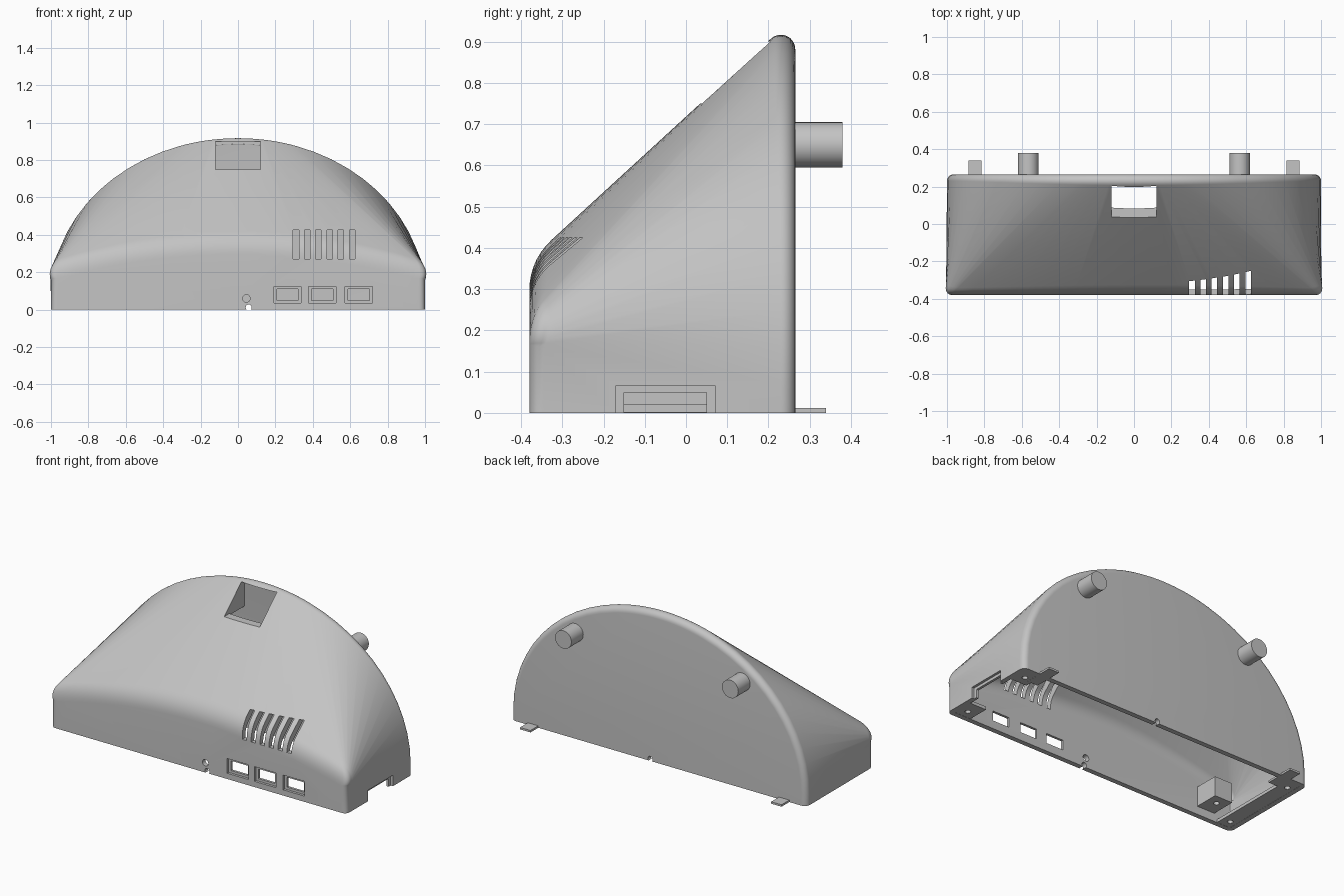
import bpy, bmesh
from math import radians, sin, cos, atan2, pi
from mathutils import Vector

cube = bpy.data.objects.get("Cube")
if cube:
    bpy.data.objects.remove(cube, do_unlink=True)

grey = bpy.data.materials.new("plain grey")
grey.use_nodes = True
grey.diffuse_color = (0.55, 0.55, 0.55, 1)
grey.node_tree.nodes["Principled BSDF"].inputs["Base Color"].default_value = (0.55, 0.55, 0.55, 1)


def finish(bm, name):
    bmesh.ops.recalc_face_normals(bm, faces=bm.faces[:])
    mesh = bpy.data.meshes.new(name)
    bm.to_mesh(mesh)
    bm.free()
    obj = bpy.data.objects.new(name, mesh)
    bpy.context.collection.objects.link(obj)
    mesh.materials.append(grey)
    return obj


def box(name, x, y, z):
    bm = bmesh.new()
    bmesh.ops.create_cube(bm, size=1)
    for v in bm.verts:
        v.co = [(r[0] + r[1]) / 2 + c * (r[1] - r[0]) for r, c in zip((x, y, z), v.co)]
    return finish(bm, name)


def cylinder(name, centre, radius, length, along_y=True, sides=32):
    bm = bmesh.new()
    bmesh.ops.create_cone(bm, cap_ends=True, segments=sides, radius1=radius,
                          radius2=radius, depth=length)
    for v in bm.verts:
        p = v.co.copy()
        v.co = Vector(centre) + (Vector((p.x, p.z, p.y)) if along_y else p)
    return finish(bm, name)


def activate(obj):
    bpy.ops.object.select_all(action='DESELECT')
    obj.select_set(True)
    bpy.context.view_layer.objects.active = obj


def cut(target, cutter):
    activate(target)
    mod = target.modifiers.new("cut", 'BOOLEAN')
    mod.operation = 'DIFFERENCE'
    mod.solver = 'EXACT'
    mod.object = cutter
    bpy.ops.object.modifier_apply(modifier=mod.name)
    bpy.data.objects.remove(cutter, do_unlink=True)


def smooth(obj):
    activate(obj)
    bpy.ops.object.shade_smooth_by_angle(angle=radians(30))


# Housing loft: low front arch to tall rear arch, both edges rounded
def housing_solid(name, inset, bottom):
    front, rear, yhat = -0.38 + inset, 0.23, Vector((0, 1, 0))
    r = 0.035 - inset
    degrees = list(range(0, 72, 6)) + list(range(72, 108, 2)) + list(range(108, 181, 6))
    rows = []

    def add_row(n, c, b):
        c, b = Vector((c[0], front, c[1])), Vector((b[0], rear, b[1]))
        lead = 0.035 + 0.04 * n.z - inset
        corner = c + n * lead
        phi = atan2((b + n * r - corner).dot(n), rear - front)
        start = b + (n * cos(phi) - yhat * sin(phi)) * r
        end = corner + (start - corner).normalized() * lead
        row = []
        for i in range(8):
            s = i / 7
            row.append(c * (1 - s) ** 2 + corner * 2 * s * (1 - s) + end * s * s)
        for i in range(9):
            a = -phi + (pi / 2 + phi) * i / 8
            row.append(b + (n * cos(a) + yhat * sin(a)) * r)
        rows.append(row)

    add_row(Vector((1, 0, 0)), (0.965, bottom), (0.965, bottom))
    for deg in degrees:
        t = radians(deg)
        n = Vector((cos(t), 0, sin(t) / 0.85)).normalized()
        slope = n.x / max(n.z, 1e-6)
        cx = max(-0.965, min(0.965, slope / 0.279))
        cz = 0.295 - 0.13 * (cx / 0.965) ** 2
        add_row(n, (cx, cz), (0.965 * cos(t), 0.07 + 0.812 * sin(t)))
    add_row(Vector((-1, 0, 0)), (-0.965, bottom), (-0.965, bottom))

    bm = bmesh.new()
    grid = [[bm.verts.new(p) for p in row] for row in rows]
    for a, b in zip(grid, grid[1:]):
        for j in range(len(a) - 1):
            bm.faces.new((a[j], a[j + 1], b[j + 1], b[j]))
    bm.faces.new([row[0] for row in grid])
    bm.faces.new([row[-1] for row in grid])
    bm.faces.new(grid[0] + grid[-1][::-1])
    bmesh.ops.remove_doubles(bm, verts=bm.verts[:], dist=1e-5)
    return finish(bm, name)


housing = housing_solid("housing", 0, 0)
cut(housing, housing_solid("cavity", 0.03, -0.05))

# Sloped window
cut(housing, box("cutter", (-0.12, 0.12), (-0.1, 0.234), (0.75, 0.9)))
# Vent slots
for i in range(6):
    x = 0.31 + 0.06 * i
    cut(housing, box("cutter", (x - 0.015, x + 0.015), (-0.5, -0.15), (0.27, 0.425)))
# Front ports: shallow recess and through opening
for x in (0.265, 0.45, 0.645):
    cut(housing, box("cutter", (x - 0.073, x + 0.073), (-0.5, -0.365), (0.035, 0.125)))
    cut(housing, box("cutter", (x - 0.057, x + 0.057), (-0.5, -0.3), (0.05, 0.11)))
# Side port
cut(housing, box("cutter", (0.985, 1.1), (-0.17, 0.07), (-0.05, 0.067)))
cut(housing, box("cutter", (0.9, 1.1), (-0.15, 0.05), (-0.05, 0.05)))
# Indicator hole, and cable notches front and rear
cut(housing, cylinder("cutter", (0.045, -0.38, 0.06), 0.02, 0.2))
for y in (-0.38, 0.26):
    cut(housing, cylinder("cutter", (0.057, y, 0.012), 0.016, 0.2))
smooth(housing)

# Cheeks either side of the window, inside the housing
for side, x in (("left", 0.12), ("right", -0.132)):
    bm = bmesh.new()
    outline = ((0.05, 0.74), (0.24, 0.74), (0.24, 0.885), (0.195, 0.875))
    face = bm.faces.new([bm.verts.new((x, y, z)) for y, z in outline])
    wall = bmesh.ops.extrude_face_region(bm, geom=[face])
    moved = [g for g in wall["geom"] if isinstance(g, bmesh.types.BMVert)]
    bmesh.ops.translate(bm, verts=moved, vec=(0.012, 0, 0))
    finish(bm, side + "_window_cheek")

# Hollow rear pegs and flat rear tabs
for side, s in (("left", 1), ("right", -1)):
    peg = cylinder(side + "_rear_peg", (s * 0.565, 0.315, 0.65), 0.055, 0.13)
    cut(peg, cylinder("cutter", (s * 0.565, 0.36, 0.65), 0.043, 0.16))
    smooth(peg)
    box(side + "_rear_tab", (s * 0.85 - 0.035, s * 0.85 + 0.035), (0.16, 0.34), (0, 0.012))

# Underside mounting plates with screw holes
plates = (("right_end_plate", (-0.98, -0.88), (-0.36, 0.24), (-0.3, 0.18)),
          ("left_front_plate", (0.86, 0.98), (-0.36, -0.22), (-0.3,)),
          ("left_rear_plate", (0.86, 0.98), (0.12, 0.24), (0.18,)))
for name, xs, ys, holes in plates:
    plate = box(name, xs, ys, (0.001, 0.02))
    for y in holes:
        cut(plate, cylinder("cutter", (sum(xs) / 2, y, 0), 0.016, 0.1, False, 20))

# Screw block inside the front wall
block = box("screw_block", (-0.86, -0.74), (-0.36, -0.2), (0.05, 0.17))
cut(block, cylinder("cutter", (-0.8, -0.26, 0.05), 0.016, 0.1, False, 20))
